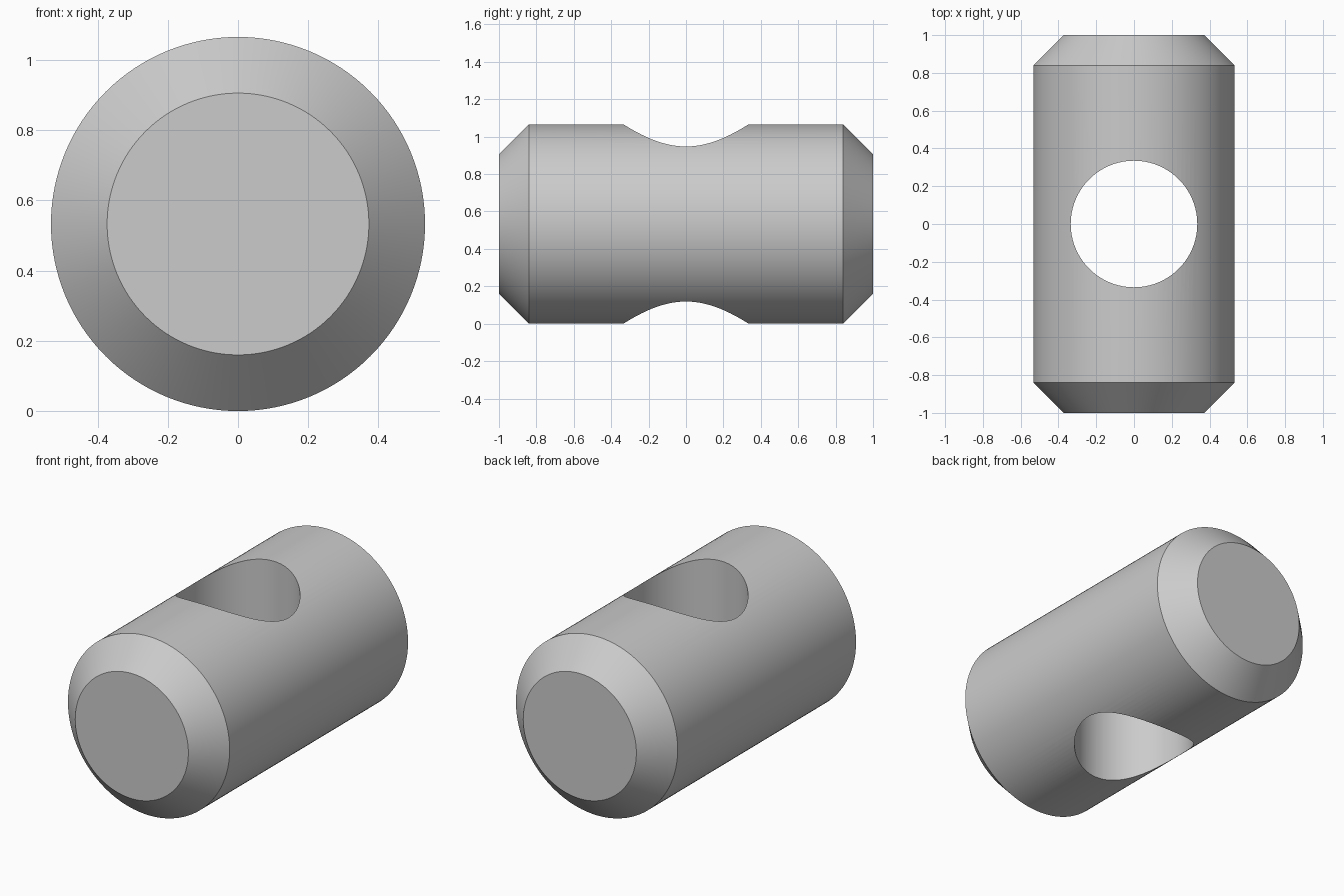
import bpy
import bmesh
import math

if "Cube" in bpy.data.objects:
    bpy.data.objects.remove(bpy.data.objects["Cube"])

R = 0.533        # barrel radius
CH = 0.16        # end chamfer
HOLE_R = 0.335   # cross hole radius
SEG = 128

# Barrel: chamfered half profile (radius, y) lathed around the y axis
profile = [(0, -1), (R - CH, -1), (R, -1 + CH), (R, 1 - CH), (R - CH, 1), (0, 1)]
rings = profile[1:-1]
bm = bmesh.new()
loops = []
for r, y in rings:
    loops.append([bm.verts.new((r * math.cos(a), y, R + r * math.sin(a)))
                  for a in (2 * math.pi * i / SEG for i in range(SEG))])
for lower, upper in zip(loops, loops[1:]):
    for i in range(SEG):
        j = (i + 1) % SEG
        bm.faces.new((lower[i], lower[j], upper[j], upper[i]))
bm.faces.new(loops[0])
bm.faces.new(loops[-1])
bmesh.ops.recalc_face_normals(bm, faces=bm.faces)
mesh = bpy.data.meshes.new("barrel")
bm.to_mesh(mesh)
bm.free()
barrel = bpy.data.objects.new("barrel", mesh)
bpy.context.collection.objects.link(barrel)

# Vertical cross hole
bpy.ops.mesh.primitive_cylinder_add(vertices=SEG, radius=HOLE_R, depth=2, location=(0, 0, R))
cutter = bpy.context.object
cutter.name = "hole_cutter"
cutter.hide_render = True

cut = barrel.modifiers.new("cross_hole", 'BOOLEAN')
cut.operation = 'DIFFERENCE'
cut.solver = 'EXACT'
cut.object = cutter

bpy.ops.object.select_all(action='DESELECT')
barrel.select_set(True)
bpy.context.view_layer.objects.active = barrel
bpy.ops.object.modifier_apply(modifier=cut.name)
bpy.data.objects.remove(cutter)

# Smooth curved walls, keep chamfer and hole edges crisp
bpy.ops.object.shade_smooth_by_angle(angle=math.radians(25))
